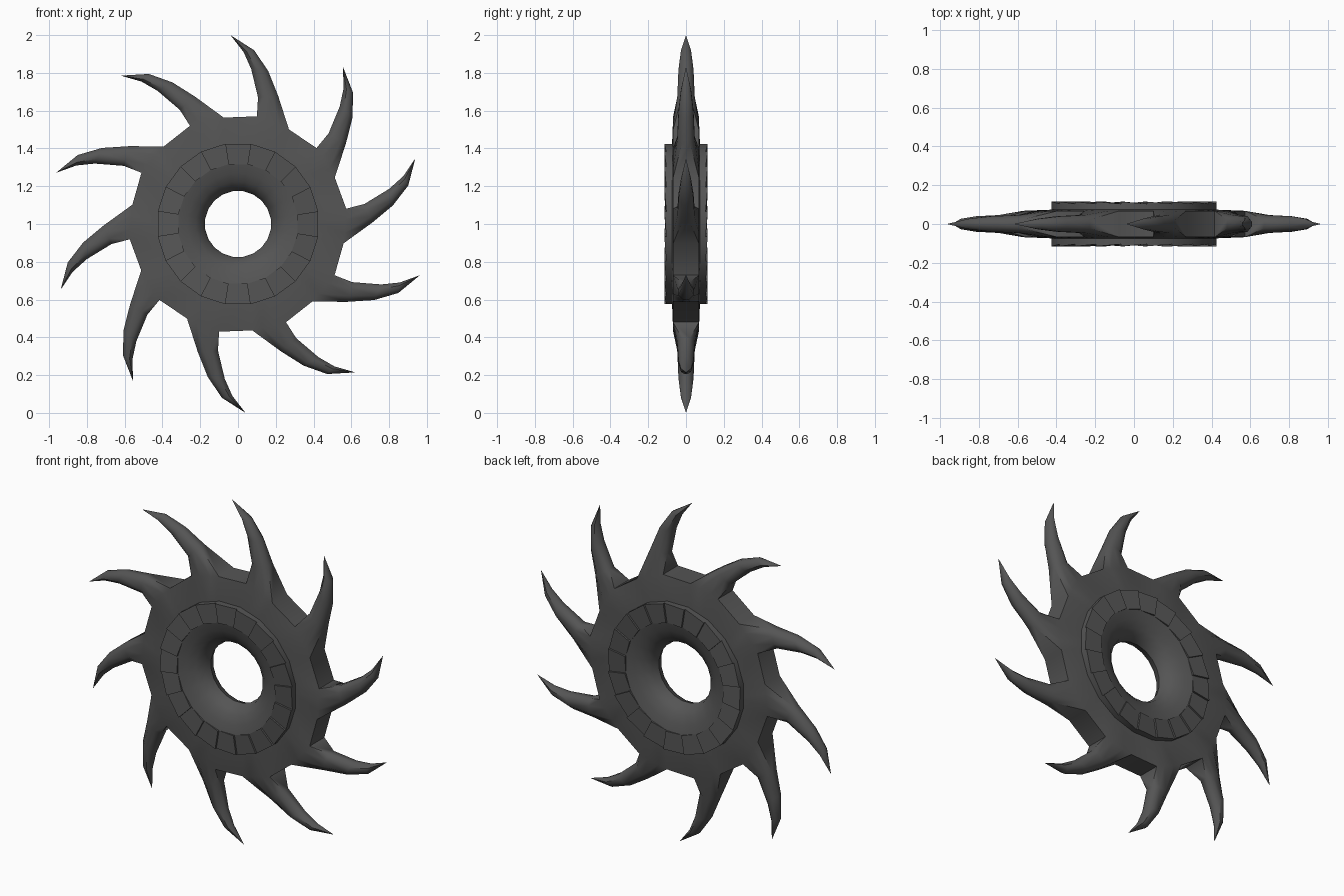
import bpy, bmesh
from math import sin, cos, pi, radians, hypot, atan2
from mathutils import Matrix, Vector

cube = bpy.data.objects.get("Cube")
if cube:
    bpy.data.objects.remove(cube, do_unlink=True)

CENTRE = Vector((0, 0, 1.0))
BLADES = 10
SEGMENTS = 20

steel = bpy.data.materials.new("dark steel")
steel.use_nodes = True
colour = (0.09, 0.09, 0.09, 1)
steel.diffuse_color = colour
steel.node_tree.nodes["Principled BSDF"].inputs["Base Color"].default_value = colour


def finish(name, bm, angle):
    """Weld the mesh, fix its normals and make a smooth shaded object."""
    bmesh.ops.remove_doubles(bm, verts=bm.verts, dist=0.0005)
    bmesh.ops.recalc_face_normals(bm, faces=bm.faces)
    mesh = bpy.data.meshes.new(name)
    bm.to_mesh(mesh)
    bm.free()
    mesh.materials.append(steel)
    obj = bpy.data.objects.new(name, mesh)
    bpy.context.collection.objects.link(obj)
    obj.location = CENTRE
    bpy.ops.object.select_all(action='DESELECT')
    obj.select_set(True)
    bpy.context.view_layer.objects.active = obj
    bpy.ops.object.shade_smooth_by_angle(angle=radians(angle))


def face(bm, *points):
    bm.faces.new([bm.verts.new(p) for p in points])


# Bladed disc: one sector, then repeated around the axle
# Each section: trailing point, leading point, centre half-depth, edge half-depth
sections = [
    ((0.10, 0.57), (0.27, 0.50), 0.068, 0.068),
    ((0.106, 0.67), (0.212, 0.68), 0.046, 0.022),
    ((0.07, 0.82), (0.16, 0.81), 0.040, 0.014),
    ((0.03, 0.91), (0.085, 0.92), 0.027, 0.009),
    ((-0.04, 1.0), (-0.04, 1.0), 0.0, 0.0),
]


def section_row(section, side):
    a, b, mid, edge = section
    row = []
    for t, depth in ((0, edge), (0.3, mid), (0.7, mid), (1, edge)):
        row.append(Vector((a[0] + (b[0] - a[0]) * t, side * depth,
                           a[1] + (b[1] - a[1]) * t)))
    return row


def flip(p):
    return Vector((p.x, -p.y, p.z))


def inner_point(p, side):
    """Point of the disc under the hub, in line with a rim point."""
    scale = 0.40 / hypot(p.x, p.z)
    return Vector((p.x * scale, side * 0.075, p.z * scale))


sector = bmesh.new()
step = Matrix.Rotation(2 * pi / BLADES, 3, 'Y')
for side in (-1, 1):
    rows = [section_row(s, side) for s in sections]
    # blade front and back
    for low, high in zip(rows, rows[1:]):
        for i in range(3):
            if (high[i] - high[i + 1]).length < 0.0005:
                face(sector, low[i], low[i + 1], high[i])
            else:
                face(sector, low[i], low[i + 1], high[i + 1], high[i])
    # disc face up to the rim
    rim = rows[0] + [step @ rows[0][0]]
    for p, q in zip(rim, rim[1:]):
        face(sector, inner_point(p, side), inner_point(q, side), q, p)

# blade edges and the rim wall between two blades
rows = [section_row(s, -1) for s in sections]
for i in (0, 3):
    for low, high in zip(rows, rows[1:]):
        if high[i].y == 0:
            face(sector, low[i], flip(low[i]), high[i])
        else:
            face(sector, low[i], flip(low[i]), flip(high[i]), high[i])
a, b = rows[0][3], step @ rows[0][0]
face(sector, a, b, flip(b), flip(a))

disc = bmesh.new()
template = bpy.data.meshes.new("sector_template")
sector.to_mesh(template)
sector.free()
for k in range(BLADES):
    template.transform(Matrix.Rotation(2 * pi / BLADES, 4, 'Y'))
    disc.from_mesh(template)
bpy.data.meshes.remove(template)
finish("bladed_disc", disc, 50)

# Hub: dished throat with a ring of slightly tilted tiles on both sides
hub = bmesh.new()
OUTER, INNER, HIGH, LOW = 0.43, 0.32, 0.115, 0.104
throat = [(INNER, LOW), (0.27, 0.092), (0.225, 0.07), (0.19, 0.04), (0.176, 0.0)]


def polar(r, k, y):
    angle = 2 * pi * (k + 0.5) / SEGMENTS
    return Vector((r * sin(angle), y, r * cos(angle)))


for side in (-1, 1):
    for k in range(SEGMENTS):
        hi, lo = side * HIGH, side * LOW
        # tile top, its step to the next tile, its inner lip and the outer wall
        face(hub, polar(INNER, k, hi), polar(OUTER, k, hi),
             polar(OUTER, k + 1, lo), polar(INNER, k + 1, lo))
        face(hub, polar(INNER, k, hi), polar(OUTER, k, hi),
             polar(OUTER, k, lo), polar(INNER, k, lo))
        face(hub, polar(INNER, k, hi), polar(INNER, k, lo), polar(INNER, k + 1, lo))
        face(hub, polar(OUTER, k, hi), polar(OUTER, k, lo), polar(OUTER, k + 1, lo))
        face(hub, polar(OUTER, k, lo), polar(OUTER, k + 1, lo),
             polar(OUTER, k + 1, 0), polar(OUTER, k, 0))
        # throat
        for (r1, y1), (r2, y2) in zip(throat, throat[1:]):
            face(hub, polar(r1, k, side * y1), polar(r1, k + 1, side * y1),
                 polar(r2, k + 1, side * y2), polar(r2, k, side * y2))
finish("hub_ring", hub, 35)
